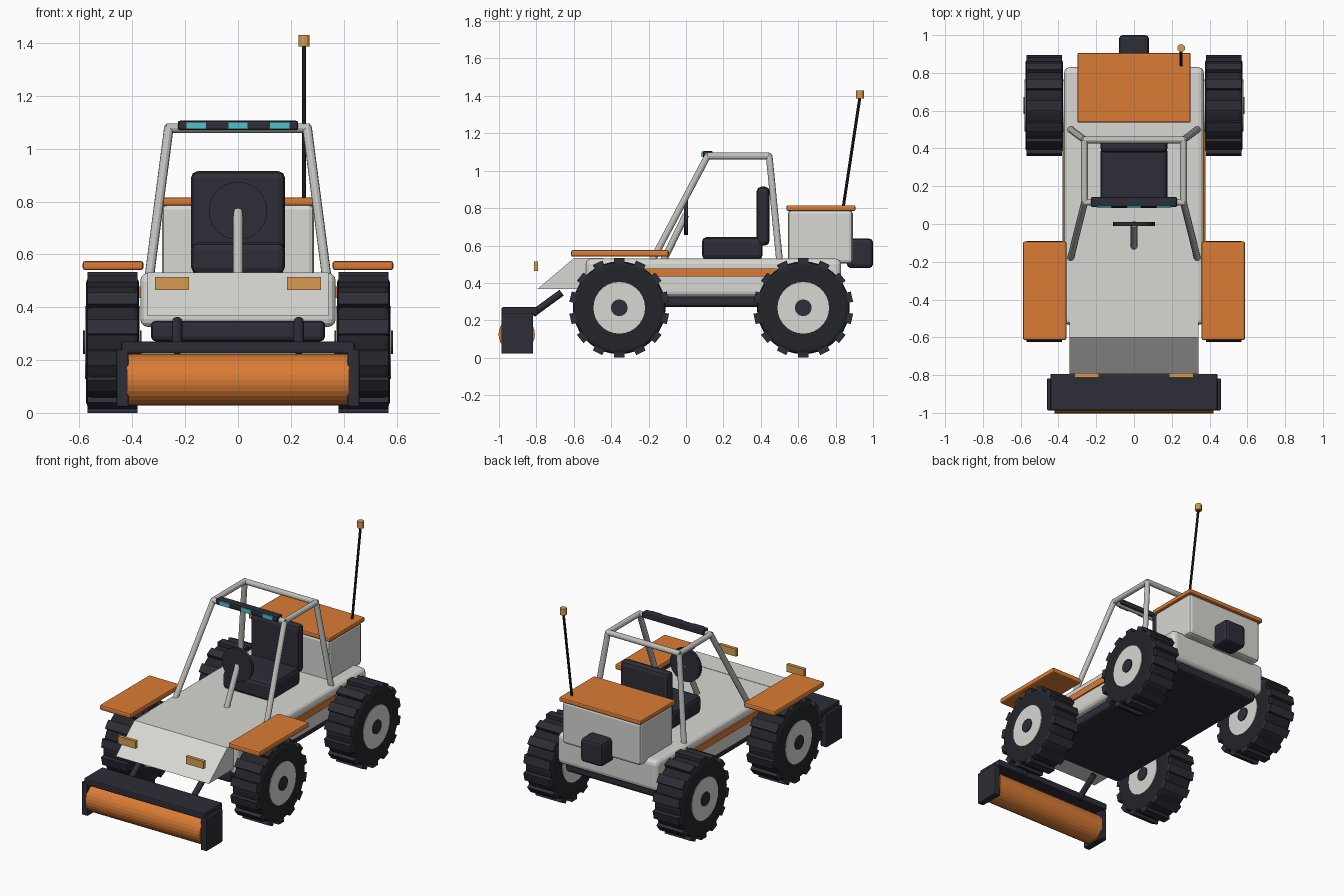
import bpy, bmesh, math
from mathutils import Matrix, Vector

cube = bpy.data.objects.get("Cube")
if cube:
    bpy.data.objects.remove(cube, do_unlink=True)


def material(name, r, g, b):
    m = bpy.data.materials.new(name)
    m.use_nodes = True
    m.diffuse_color = (r, g, b, 1)
    m.node_tree.nodes["Principled BSDF"].inputs["Base Color"].default_value = (r, g, b, 1)
    return m


GREY = material("pale grey paint", 0.68, 0.68, 0.65)
STEEL = material("tube steel", 0.52, 0.52, 0.50)
DARK = material("charcoal plastic", 0.026, 0.027, 0.038)
RUBBER = material("black rubber", 0.017, 0.018, 0.022)
ORANGE = material("orange paint", 0.70, 0.20, 0.035)
AMBER = material("amber lens", 0.68, 0.33, 0.085)
CYAN = material("cyan lens", 0.08, 0.52, 0.62)


def finish(name, bm, mat, bevel=0, segments=2):
    bmesh.ops.recalc_face_normals(bm, faces=bm.faces)
    mesh = bpy.data.meshes.new(name)
    bm.to_mesh(mesh)
    bm.free()
    mesh.materials.append(mat)
    ob = bpy.data.objects.new(name, mesh)
    bpy.context.collection.objects.link(ob)
    if bevel:
        mod = ob.modifiers.new("rounded edges", "BEVEL")
        mod.width, mod.segments = bevel, segments
        mod.limit_method, mod.angle_limit = "ANGLE", math.radians(40)
    return ob


def box(name, xs, ys, zs, mat, bevel=0, segments=2):
    """Box from its extent along each axis."""
    bm = bmesh.new()
    spans = (xs, ys, zs)
    centre = Vector([(a + b) / 2 for a, b in spans])
    size = [abs(b - a) for a, b in spans]
    bmesh.ops.create_cube(bm, size=1, matrix=Matrix.Translation(centre) @ Matrix.Diagonal((*size, 1)))
    return finish(name, bm, mat, bevel, segments)


def rod(name, start, end, radius, mat, sides=12, bevel=0):
    """Closed cylinder between two points."""
    a, b = Vector(start), Vector(end)
    turn = (b - a).to_track_quat("Z", "Y").to_matrix().to_4x4()
    bm = bmesh.new()
    bmesh.ops.create_cone(bm, cap_ends=True, segments=sides, radius1=radius, radius2=radius,
                          depth=(b - a).length, matrix=Matrix.Translation((a + b) / 2) @ turn)
    return finish(name, bm, mat, bevel)


def wheel(label, side, y):
    z = 0.267

    def disc(part, inner, outer, radius, mat, sides, bevel=0):
        rod(f"{label}_{part}", (side * inner, y, z), (side * outer, y, z), radius, mat, sides, bevel)

    disc("tire", 0.375, 0.575, 0.248, RUBBER, 36, 0.02)
    disc("rim", 0.371, 0.579, 0.138, GREY, 28)
    disc("hub_cap", 0.365, 0.586, 0.045, DARK, 16)
    # Chunky tread blocks around the tire
    bm = bmesh.new()
    count = 14
    for i in range(count):
        spin = Matrix.Rotation(math.tau * i / count, 4, "X")
        place = Matrix.Translation((side * 0.475, y, z)) @ spin @ Matrix.Translation((0, 0, -0.25))
        bmesh.ops.create_cube(bm, size=1, matrix=place @ Matrix.Diagonal((0.19, 0.056, 0.034, 1)))
    finish(f"{label}_tread", bm, DARK)


# Chassis and tub
box("chassis", (-0.33, 0.33), (-0.55, 0.8), (0.27, 0.35), DARK, 0.02)
box("body_tub", (-0.37, 0.37), (-0.535, 0.83), (0.325, 0.53), GREY, 0.03, 3)

# Sloped nose from a side profile
bm = bmesh.new()
profile = [(-0.795, 0.367), (-0.6, 0.532), (-0.44, 0.532), (-0.44, 0.367)]
face = bm.faces.new([bm.verts.new((-0.342, y, z)) for y, z in profile])
grown = bmesh.ops.extrude_face_region(bm, geom=[face])["geom"]
bmesh.ops.translate(bm, vec=(0.684, 0, 0), verts=[v for v in grown if isinstance(v, bmesh.types.BMVert)])
finish("nose", bm, GREY)

# Rear storage
box("rear_box", (-0.288, 0.288), (0.545, 0.892), (0.503, 0.79), GREY, 0.02)
box("rear_box_lid", (-0.3, 0.3), (0.537, 0.906), (0.785, 0.815), ORANGE, 0.008)
box("rear_power_pack", (-0.08, 0.08), (0.86, 1.0), (0.48, 0.637), DARK, 0.02)

# Seat
box("seat_cushion", (-0.177, 0.177), (0.085, 0.41), (0.525, 0.645), DARK, 0.025)
box("seat_back", (-0.178, 0.178), (0.378, 0.447), (0.6, 0.915), DARK, 0.025)

# Steering
rod("steering_column", (0, -0.12, 0.52), (0, 0, 0.765), 0.018, STEEL)
rod("steering_wheel", (0, -0.011, 0.765), (0, 0.011, 0.765), 0.11, DARK, 28)

# Parts on both sides
for side, word in ((1, "left"), (-1, "right")):
    wheel(f"front_{word}_wheel", side, -0.357)
    wheel(f"rear_{word}_wheel", side, 0.627)
    box(f"{word}_fender", (side * 0.358, side * 0.588), (-0.615, -0.092), (0.54, 0.575), ORANGE, 0.01)
    box(f"{word}_side_stripe", (side * 0.365, side * 0.379), (-0.25, 0.49), (0.434, 0.478), ORANGE)
    box(f"{word}_headlight", (side * 0.185, side * 0.315), (-0.812, -0.79), (0.465, 0.515), AMBER)

    # Roll cage side
    front_top, rear_top = (side * 0.262, 0.115, 1.078), (side * 0.262, 0.445, 1.078)
    rod(f"{word}_cage_front_post", (side * 0.335, -0.18, 0.52), front_top, 0.018, STEEL)
    rod(f"{word}_cage_rear_post", (side * 0.335, 0.5, 0.52), rear_top, 0.018, STEEL)
    rod(f"{word}_cage_rail", front_top, rear_top, 0.018, STEEL)

    # Roller support
    rod(f"{word}_roller_arm", (side * 0.23, -0.82, 0.235), (side * 0.23, -0.665, 0.348), 0.019, DARK)
    box(f"{word}_roller_plate", (side * 0.415, side * 0.46), (-0.987, -0.817), (0.022, 0.24), DARK, 0.006)

# Cage cross bars
for word, y in (("front", 0.115), ("rear", 0.445)):
    rod(f"cage_{word}_bar", (-0.27, y, 1.078), (0.27, y, 1.078), 0.018, STEEL)

# Roof light bar
box("light_bar", (-0.228, 0.228), (0.09, 0.143), (1.07, 1.106), DARK, 0.008)
for word, x in (("right", -0.158), ("centre", 0), ("left", 0.158)):
    box(f"{word}_roof_light", (x - 0.038, x + 0.038), (0.084, 0.1), (1.074, 1.102), CYAN)

# Front roller
box("roller_hood", (-0.442, 0.442), (-0.987, -0.793), (0.225, 0.27), DARK, 0.008)
rod("roller_drum", (-0.42, -0.905, 0.125), (0.42, -0.905, 0.125), 0.097, ORANGE, 28)

# Antenna
rod("antenna_mast", (0.25, 0.84, 0.8), (0.25, 0.93, 1.395), 0.008, RUBBER, 8)
rod("antenna_tip", (0.25, 0.931, 1.387), (0.25, 0.931, 1.43), 0.021, AMBER, 12)
